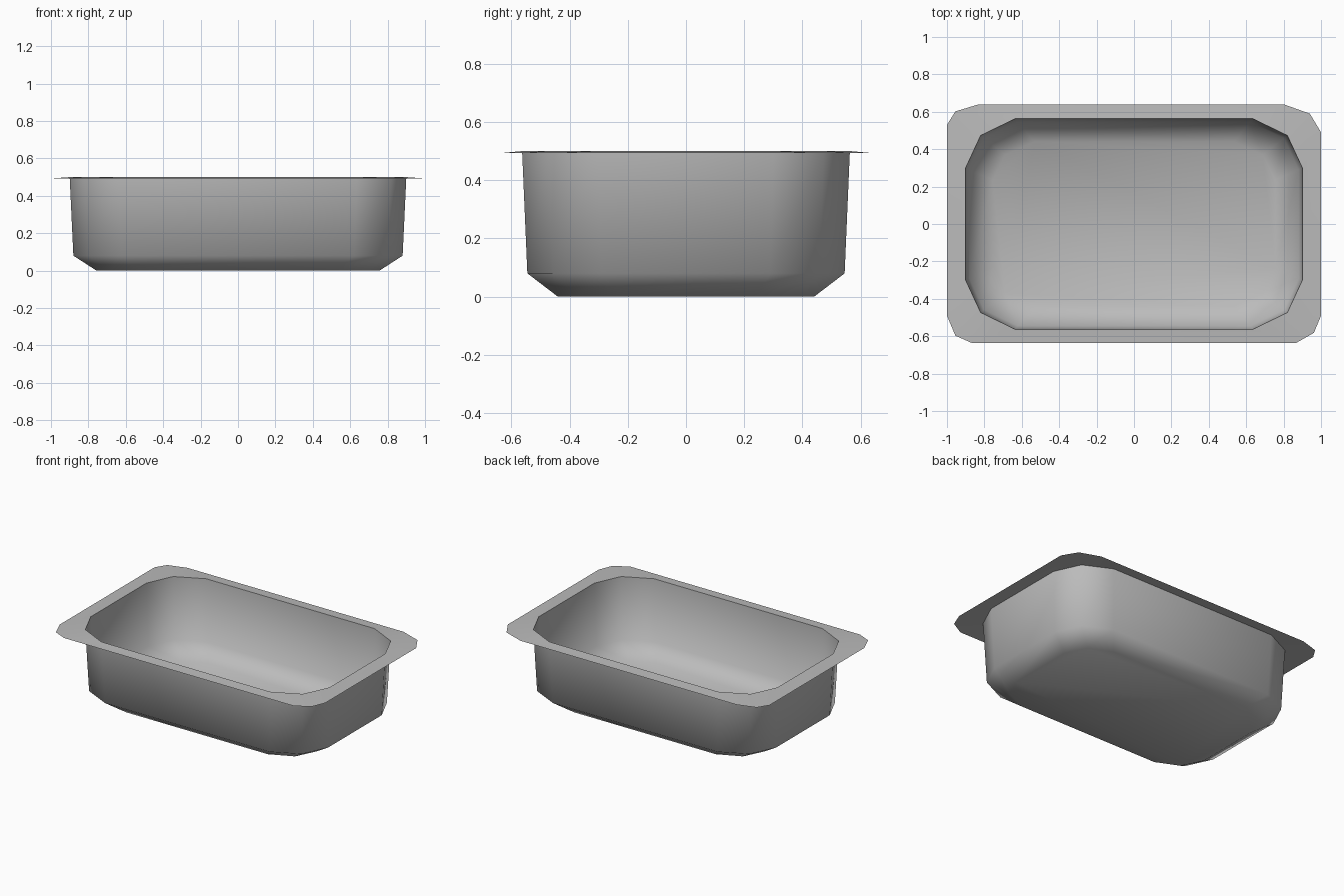
import bpy
import bmesh
import math

cube = bpy.data.objects.get("Cube")
if cube:
    bpy.data.objects.remove(cube, do_unlink=True)

# Brushed grey metal
metal = bpy.data.materials.new("grey_metal")
metal.use_nodes = True
grey = (0.5, 0.5, 0.5, 1)
metal.diffuse_color = grey
metal.node_tree.nodes["Principled BSDF"].inputs["Base Color"].default_value = grey


def ring_points(corners):
    """Counter-clockwise outline from one list of (x, y) sizes per corner."""
    signs = [(1, 1), (-1, 1), (-1, -1), (1, -1)]
    points = []
    for i, ((sx, sy), corner) in enumerate(zip(signs, corners)):
        ordered = corner if i % 2 == 0 else corner[::-1]
        points += [(sx * x, sy * y) for x, y in ordered]
    return points


# Opening of the bowl, with the same cut corner four times
opening = ring_points([[(0.9, 0.3), (0.82, 0.473), (0.635, 0.563)]] * 4)

# Outer edge of the lip, whose corners differ slightly
lip_edge = ring_points([
    [(1.0, 0.49), (0.94, 0.59), (0.8, 0.64)],
    [(1.0, 0.53), (0.955, 0.602), (0.83, 0.64)],
    [(1.0, 0.49), (0.955, 0.597), (0.865, 0.637)],
    [(1.0, 0.49), (0.962, 0.582), (0.865, 0.637)],
])


def scaled(points, sx, sy):
    return [(x * sx, y * sy) for x, y in points]


# Rings from the base up to the lip
levels = [
    (scaled(opening, 0.84, 0.782), 0.0),
    (scaled(opening, 0.978, 0.968), 0.08),
    (opening, 0.5),
    (lip_edge, 0.493),
]

bm = bmesh.new()
rings = [[bm.verts.new((x, y, z)) for x, y in pts] for pts, z in levels]

# Base, then the bands of the sloped foot, wall and lip
bm.faces.new(rings[0])
count = len(opening)
for inner, outer in zip(rings, rings[1:]):
    for i in range(count):
        j = (i + 1) % count
        bm.faces.new((inner[i], outer[i], outer[j], inner[j]))

mesh = bpy.data.meshes.new("tray")
bm.to_mesh(mesh)
bm.free()
mesh.materials.append(metal)
tray = bpy.data.objects.new("tray", mesh)
bpy.context.collection.objects.link(tray)

# Smooth bowl with a crisp edge where the lip begins
bpy.ops.object.select_all(action="DESELECT")
tray.select_set(True)
bpy.context.view_layer.objects.active = tray
bpy.ops.object.shade_smooth_by_angle(angle=math.radians(65))
